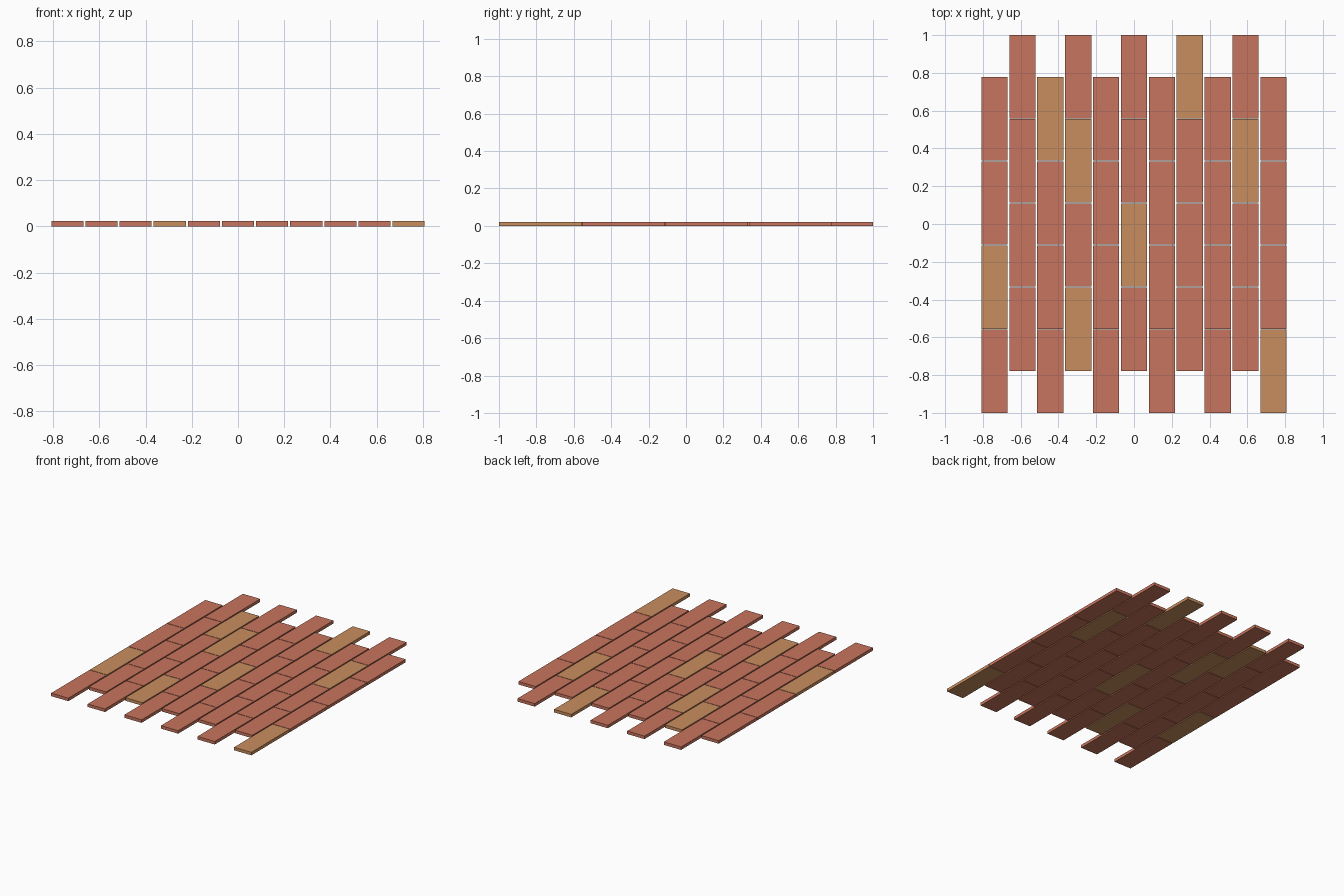
import bpy
import bmesh
from mathutils import Matrix, Vector

if "Cube" in bpy.data.objects:
    bpy.data.objects.remove(bpy.data.objects["Cube"])


def material(name, rgb):
    m = bpy.data.materials.new(name)
    m.diffuse_color = (*rgb, 1.0)
    m.use_nodes = True
    m.node_tree.nodes["Principled BSDF"].inputs["Base Color"].default_value = m.diffuse_color
    return m


red = material("red wood", (0.584, 0.178, 0.112))
tan = material("tan wood", (0.584, 0.270, 0.112))

COLUMNS, ROWS = 11, 4
WIDTH, PITCH_X = 0.139, 0.1477
GAP_Y = 0.004
PITCH_Y = (2 + GAP_Y) / (ROWS + 0.5)
LENGTH = PITCH_Y - GAP_Y
THICK = 0.022

# planks in the lighter wood: (column, row)
LIGHT = {(0, 1), (2, 3), (3, 0), (3, 2), (5, 1), (7, 3), (9, 2), (10, 0)}


def plank(name, x, y, mat):
    mesh = bpy.data.meshes.new(name)
    bm = bmesh.new()
    bmesh.ops.create_cube(bm, size=1.0, matrix=Matrix.Diagonal((WIDTH, LENGTH, THICK, 1)))
    bm.to_mesh(mesh)
    bm.free()
    mesh.materials.append(mat)
    obj = bpy.data.objects.new(name, mesh)
    obj.location = Vector((x, y, THICK / 2))
    bpy.context.collection.objects.link(obj)


# every second column is shifted by half a plank
for c in range(COLUMNS):
    x = (c - (COLUMNS - 1) / 2) * PITCH_X
    start = -1 + (c % 2) * PITCH_Y / 2
    for r in range(ROWS):
        y = start + r * PITCH_Y + LENGTH / 2
        plank(f"plank_{c}_{r}", x, y, tan if (c, r) in LIGHT else red)
